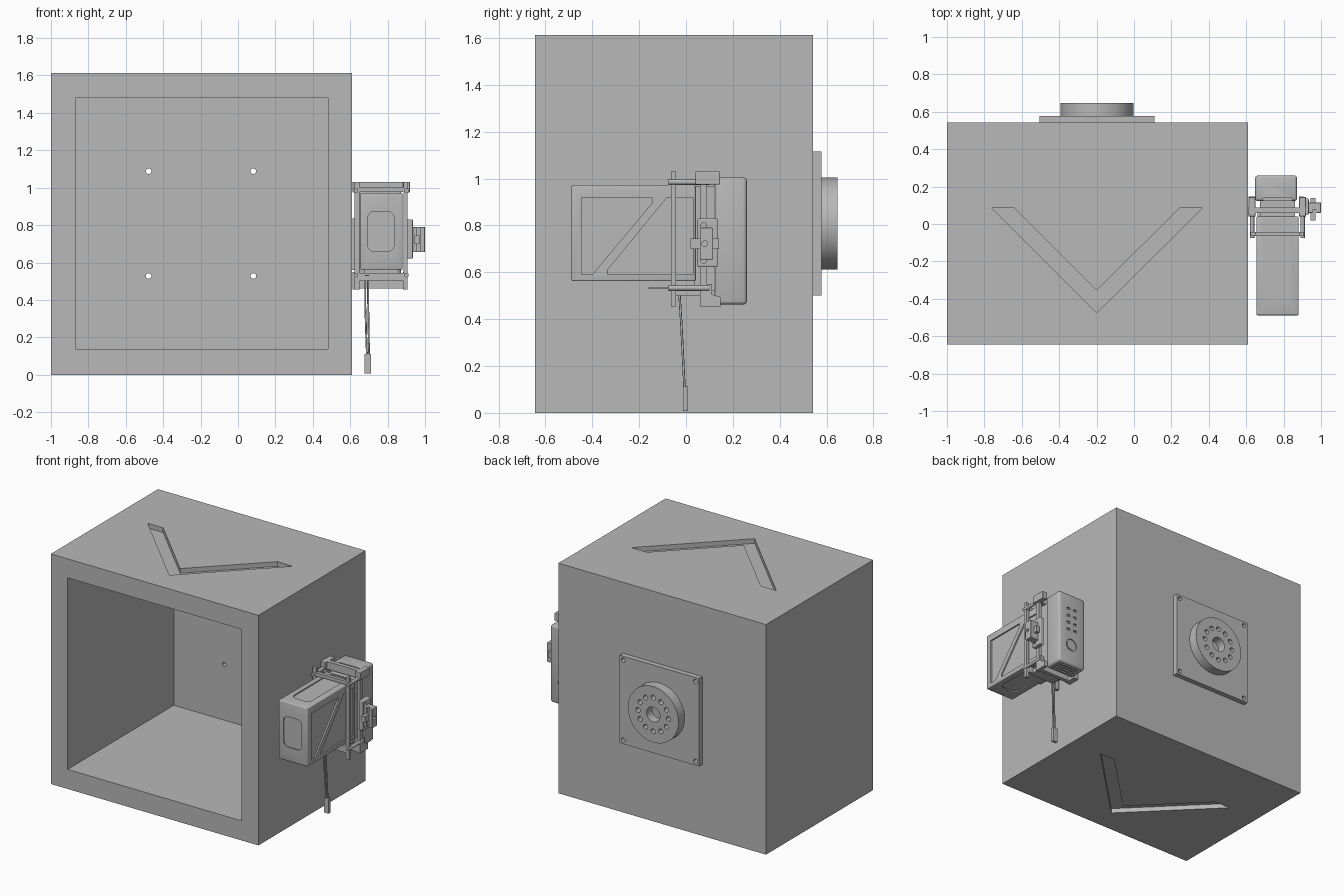
import bpy, bmesh, math
from mathutils import Vector

cube = bpy.data.objects.get("Cube")
if cube:
    bpy.data.objects.remove(cube, do_unlink=True)

grey = bpy.data.materials.new("plain grey")
grey.use_nodes = True
COLOUR = (0.48, 0.48, 0.48, 1)
grey.diffuse_color = COLOUR
grey.node_tree.nodes["Principled BSDF"].inputs["Base Color"].default_value = COLOUR


def add(name, bm):
    bmesh.ops.recalc_face_normals(bm, faces=bm.faces[:])
    me = bpy.data.meshes.new(name)
    bm.to_mesh(me)
    bm.free()
    me.materials.append(grey)
    ob = bpy.data.objects.new(name, me)
    bpy.context.collection.objects.link(ob)
    return ob


def box(name, x, y, z, bevel=0.0):
    """Box from three (low, high) ranges."""
    bm = bmesh.new()
    bmesh.ops.create_cube(bm, size=1)
    for v in bm.verts:
        v.co = Vector([(r[0] + r[1]) / 2 + c * (r[1] - r[0]) for c, r in zip(v.co, (x, y, z))])
    if bevel:
        bmesh.ops.bevel(bm, geom=bm.edges[:], offset=bevel, segments=3,
                        profile=0.5, affect='EDGES')
    return add(name, bm)


def prism(name, pts, axis, lo, hi):
    """Extrude a 2D outline along an axis between lo and hi."""
    place = {'x': lambda a, b, t: (t, a, b),
             'y': lambda a, b, t: (a, t, b),
             'z': lambda a, b, t: (a, b, t)}[axis]
    bm = bmesh.new()
    low = [bm.verts.new(place(a, b, lo)) for a, b in pts]
    high = [bm.verts.new(place(a, b, hi)) for a, b in pts]
    bm.faces.new(low)
    bm.faces.new(high)
    n = len(pts)
    for i in range(n):
        j = (i + 1) % n
        bm.faces.new((low[i], low[j], high[j], high[i]))
    return add(name, bm)


def circle(cx, cy, r, n=32):
    return [(cx + r * math.cos(2 * math.pi * i / n), cy + r * math.sin(2 * math.pi * i / n))
            for i in range(n)]


def rounded(a0, a1, b0, b1, r, n=5):
    """Rounded rectangle outline."""
    pts = []
    corners = [(a1 - r, b1 - r), (a0 + r, b1 - r), (a0 + r, b0 + r), (a1 - r, b0 + r)]
    for k, (cx, cy) in enumerate(corners):
        for i in range(n + 1):
            t = math.pi / 2 * (k + i / n)
            pts.append((cx + r * math.cos(t), cy + r * math.sin(t)))
    return pts


def cut(ob, cutters):
    """Subtract the cutters, bake the result and delete them."""
    for c in cutters:
        m = ob.modifiers.new("cut", 'BOOLEAN')
        m.operation, m.solver, m.object = 'DIFFERENCE', 'EXACT', c
    deps = bpy.context.evaluated_depsgraph_get()
    me = bpy.data.meshes.new_from_object(ob.evaluated_get(deps))
    ob.modifiers.clear()
    ob.data = me
    for c in cutters:
        bpy.data.objects.remove(c, do_unlink=True)


# Housing: open-fronted box with a thin back and a chevron groove above and below
housing = box("housing", (-1, 0.61), (-0.645, 0.542), (0, 1.613))
chevron = [(-0.76, 0.085), (-0.64, 0.085), (-0.2, -0.355),
           (0.245, 0.085), (0.365, 0.085), (-0.2, -0.475)]
MX, MZ = -0.198, 0.808
screws = [(MX + sx * 0.28, MZ + sz * 0.28) for sx in (-1, 1) for sz in (-1, 1)]
cut(housing, [box("cavity", (-0.87, 0.48), (-0.8, 0.532), (0.137, 1.48)),
              prism("top_groove", chevron, 'z', 1.58, 1.7),
              prism("bottom_groove", chevron, 'z', -0.1, 0.033)]
    + [prism("hole", circle(x, z, 0.015, 16), 'y', 0.5, 0.6) for x, z in screws])

# Rear mounting plate and flange
plate = box("mount_plate", (MX - 0.308, MX + 0.308), (0.542, 0.578), (MZ - 0.308, MZ + 0.308))
cut(plate, [prism("hole", circle(x, z, 0.015, 16), 'y', 0.5, 0.6) for x, z in screws])
flange = prism("flange", circle(MX, MZ, 0.196, 64), 'y', 0.578, 0.646)
cut(flange, [prism("bore", circle(MX, MZ, 0.052), 'y', 0.585, 0.7)]
    + [prism("bolt_hole", circle(x, z, 0.017, 16), 'y', 0.6, 0.7)
       for x, z in circle(MX, MZ, 0.118, 12)])

# Front pod with recessed panels on every side
pod = box("pod", (0.655, 0.88), (-0.488, 0.04), (0.562, 0.972), 0.006)
tri_a = [(-0.445, 0.92), (-0.145, 0.92), (-0.145, 0.895), (-0.4, 0.59), (-0.445, 0.59)]
tri_b = [(-0.335, 0.59), (-0.335, 0.61), (-0.08, 0.92), (0.03, 0.92), (0.03, 0.59)]
slot = rounded(0.695, 0.835, -0.405, 0.03, 0.04)
cutters = [prism("face", rounded(0.693, 0.835, 0.66, 0.873, 0.035), 'y', -0.6, -0.478),
           prism("top", slot, 'z', 0.964, 1.1), prism("base", slot, 'z', 0.4, 0.57)]
for tri in (tri_a, tri_b):
    cutters += [prism("side", tri, 'x', 0.87, 1), prism("side", tri, 'x', 0.5, 0.665)]
cut(pod, cutters)

# Neck and rear pod with vents, lens ring and top recess
box("neck", (0.675, 0.86), (0.035, 0.13), (0.52, 0.965))
rear = box("rear_pod", (0.648, 0.872), (0.122, 0.26), (0.462, 1.005), 0.016)
cutters = [box("vent", (x - 0.014, x + 0.014), (0.25, 0.3), (z - 0.008, z + 0.008))
           for x in (0.735, 0.79) for z in (0.73, 0.783, 0.836, 0.89)]
cutters += [box("top_recess", (0.69, 0.845), (0.115, 0.14), (0.985, 1.1))]
cutters += [box("under_vent", (0.69, 0.84), (y, y + 0.012), (0.4, 0.475))
            for y in (0.15, 0.175, 0.2, 0.225)]
cutters += [prism("lens_recess", circle(0.765, 0.615, 0.045), 'y', 0.252, 0.3)]
cut(rear, cutters)
lens = prism("lens", circle(0.765, 0.615, 0.034), 'y', 0.25, 0.258)

# Two clamp frames around the pods
for label, y, low in (("front", (-0.065, -0.042), 0.5), ("rear", (0.06, 0.088), 0.46)):
    for side, x in (("right", (0.622, 0.65)), ("left", (0.885, 0.906))):
        box(f"{label}_frame_{side}_post", x, y, (0.455, 1.03))
    box(f"{label}_frame_top", (0.622, 0.906), y, (0.977, 1.0))
    box(f"{label}_frame_base", (0.622, 0.906), y, (low, 0.545))

# Corner blocks, tie rods and wall bracket
for side, x in (("right", (0.612, 0.65)), ("left", (0.882, 0.92))):
    box(f"{side}_top_block", x, (0.04, 0.145), (0.975, 1.03), 0.004)
    foot = [(0.06, 0.455), (0.148, 0.455), (0.148, 0.495), (0.112, 0.505),
            (0.112, 0.55), (0.06, 0.55)]
    prism(f"{side}_foot", foot, 'x', x[0], min(x[1], 0.906))
    for z in (0.985, 0.533):
        xc = sum(x) / 2
        prism(f"{side}_tie_rod", circle(xc, z, 0.012, 16), 'y', -0.075, 0.1)
box("top_cross_bar", (0.612, 0.92), (0.06, 0.088), (0.99, 1.03))
box("wall_bracket", (0.61, 0.65), (0.05, 0.088), (0.56, 0.835))
box("connector", (0.66, 0.85), (-0.06, 0.06), (0.5, 0.53))
box("thin_tab", (0.68, 0.70), (-0.16, -0.06), (0.528, 0.534))

# Side connector with three sockets
base = box("side_plate", (0.9, 0.935), (0.05, 0.135), (0.622, 0.83), 0.006)
cut(base, [prism("socket", circle(0.075, z, 0.012, 16), 'x', 0.92, 1) for z in (0.65, 0.8)])
knob = box("side_knob", (0.93, 1.0), (0.06, 0.115), (0.655, 0.79), 0.004)
cut(knob, [prism("socket", circle(0.08, 0.722, 0.012, 16), 'x', 0.98, 1.1),
           box("slit", (0.955, 0.975), (0.0, 0.075), (0.6, 0.9))])
box("knob_tab", (0.945, 0.97), (0.02, 0.14), (0.7, 0.745))

# Twin cable and plug
for dx in (-0.008, 0.008):
    cu = bpy.data.curves.new("cable", 'CURVE')
    cu.dimensions = '3D'
    cu.bevel_depth = 0.005
    cu.bevel_resolution = 2
    path = [(0.688 + dx, -0.03, 0.54), (0.688 + dx, -0.02, 0.38), (0.695 + dx * 0.7, -0.006, 0.1)]
    sp = cu.splines.new('POLY')
    sp.points.add(len(path) - 1)
    for p, co in zip(sp.points, path):
        p.co = (*co, 1)
    cu.materials.append(grey)
    bpy.context.collection.objects.link(bpy.data.objects.new("cable", cu))
box("plug", (0.677, 0.712), (-0.013, 0.009), (0.008, 0.112))

# Smooth the round parts, keeping sharp edges
bpy.ops.object.select_all(action='DESELECT')
for ob in (flange, lens, rear, pod):
    ob.select_set(True)
bpy.context.view_layer.objects.active = flange
bpy.ops.object.shade_smooth_by_angle(angle=math.radians(35))
